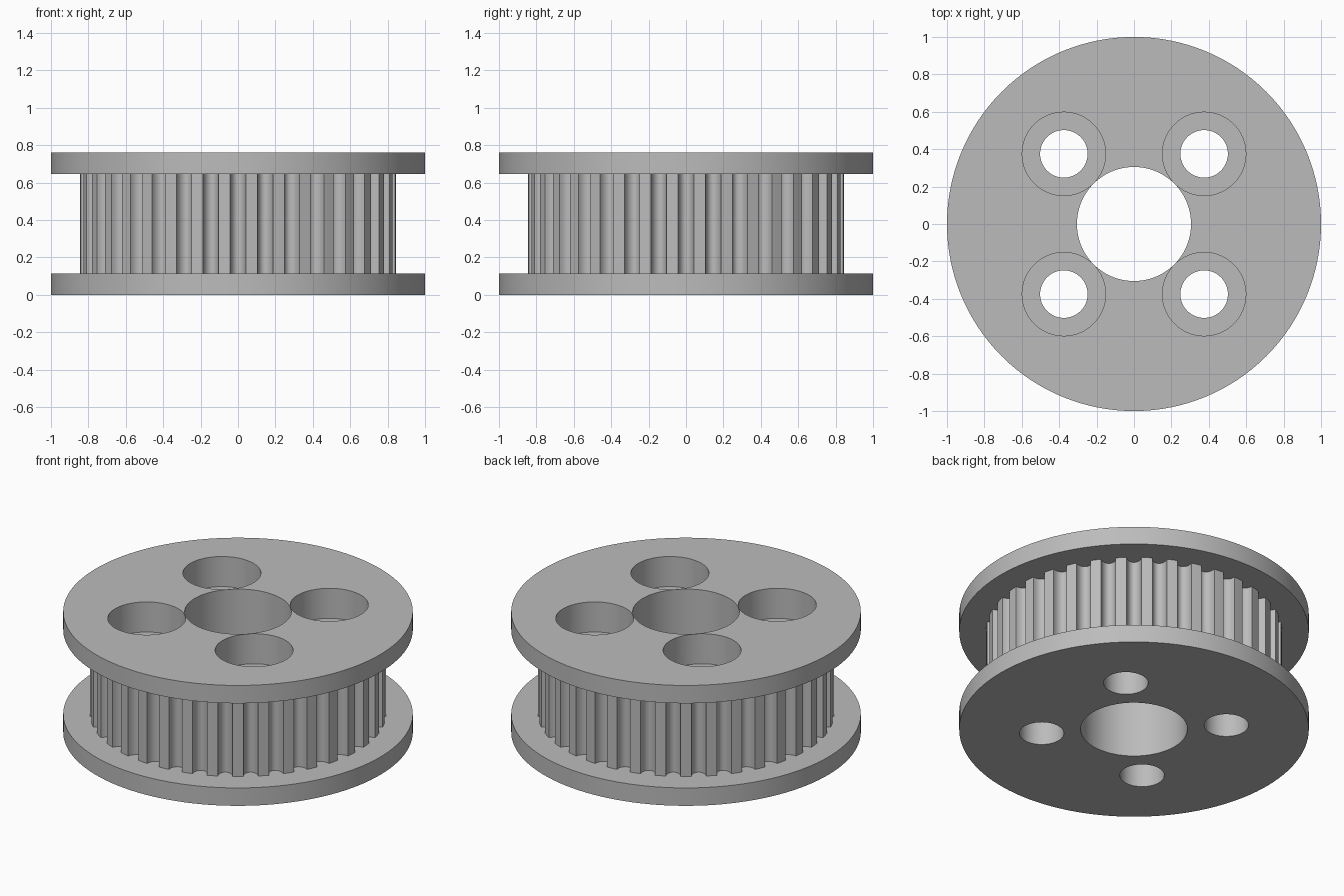
import bpy, bmesh, math

cube = bpy.data.objects.get("Cube")
if cube:
    bpy.data.objects.remove(cube, do_unlink=True)

HEIGHT, FLANGE = 0.76, 0.113
TEETH, BARREL_R = 36, 0.847
GROOVE_HALF, GROOVE_DEPTH = 0.042, 0.057
BORE_R, BOLT_R, HEAD_R = 0.305, 0.127, 0.223
BOLT_POS, HEAD_DEPTH = 0.375, 0.19

metal = bpy.data.materials.new("grey_metal")
metal.use_nodes = True
grey = (0.5, 0.5, 0.5, 1)
metal.diffuse_color = grey
metal.node_tree.nodes["Principled BSDF"].inputs["Base Color"].default_value = grey


def prism(name, outline, z0, z1):
    """Extrude a flat outline from z0 to z1."""
    bm = bmesh.new()
    base = bm.faces.new([bm.verts.new((x, y, z0)) for x, y in outline])
    top = bmesh.ops.extrude_face_region(bm, geom=[base])["geom"]
    bmesh.ops.translate(bm, vec=(0, 0, z1 - z0),
                        verts=[v for v in top if isinstance(v, bmesh.types.BMVert)])
    bmesh.ops.recalc_face_normals(bm, faces=bm.faces)
    mesh = bpy.data.meshes.new(name)
    bm.to_mesh(mesh)
    bm.free()
    mesh.materials.append(metal)
    obj = bpy.data.objects.new(name, mesh)
    bpy.context.collection.objects.link(obj)
    return obj


def circle(radius, cx=0, cy=0, sides=64):
    steps = [math.tau * i / sides for i in range(sides)]
    return [(cx + radius * math.cos(a), cy + radius * math.sin(a)) for a in steps]


def toothed_outline():
    """Round-bottomed grooves cut into a circle, one centred on +x."""
    points = []
    for tooth in range(TEETH):
        turn = math.tau * tooth / TEETH
        for i in range(11):
            t = math.pi * i / 10
            across = -GROOVE_HALF * math.cos(t)
            out = math.sqrt(BARREL_R ** 2 - GROOVE_HALF ** 2) - GROOVE_DEPTH * math.sin(t)
            points.append((out * math.cos(turn) - across * math.sin(turn),
                           out * math.sin(turn) + across * math.cos(turn)))
        # middle of the land between two grooves
        mid = turn + math.pi / TEETH
        points.append((BARREL_R * math.cos(mid), BARREL_R * math.sin(mid)))
    return points


# Solid parts
parts = [
    prism("bottom_flange", circle(1, sides=128), 0, FLANGE),
    prism("toothed_barrel", toothed_outline(), FLANGE, HEIGHT - FLANGE),
    prism("top_flange", circle(1, sides=128), HEIGHT - FLANGE, HEIGHT),
]

# Cutters for the bore, bolt holes and counterbores
cutters = [prism("bore_cutter", circle(BORE_R, sides=96), -0.1, HEIGHT + 0.1)]
for sx in (-1, 1):
    for sy in (-1, 1):
        x, y = sx * BOLT_POS, sy * BOLT_POS
        cutters.append(prism("bolt_cutter", circle(BOLT_R, x, y), -0.1, HEIGHT + 0.1))
        cutters.append(prism("counterbore_cutter", circle(HEAD_R, x, y),
                             HEIGHT - HEAD_DEPTH, HEIGHT + 0.1))

for part in parts:
    for cutter in cutters:
        if part.name == "bottom_flange" and cutter.name.startswith("counterbore"):
            continue
        cut = part.modifiers.new("cut", "BOOLEAN")
        cut.operation = "DIFFERENCE"
        cut.solver = "EXACT"
        cut.object = cutter

# Apply the cuts, drop the cutters and smooth the round walls
bpy.ops.object.select_all(action="DESELECT")
for part in parts:
    part.select_set(True)
bpy.context.view_layer.objects.active = parts[0]
bpy.ops.object.convert(target="MESH")
for cutter in cutters:
    bpy.data.objects.remove(cutter, do_unlink=True)
bpy.ops.object.shade_smooth_by_angle(angle=math.radians(30))
